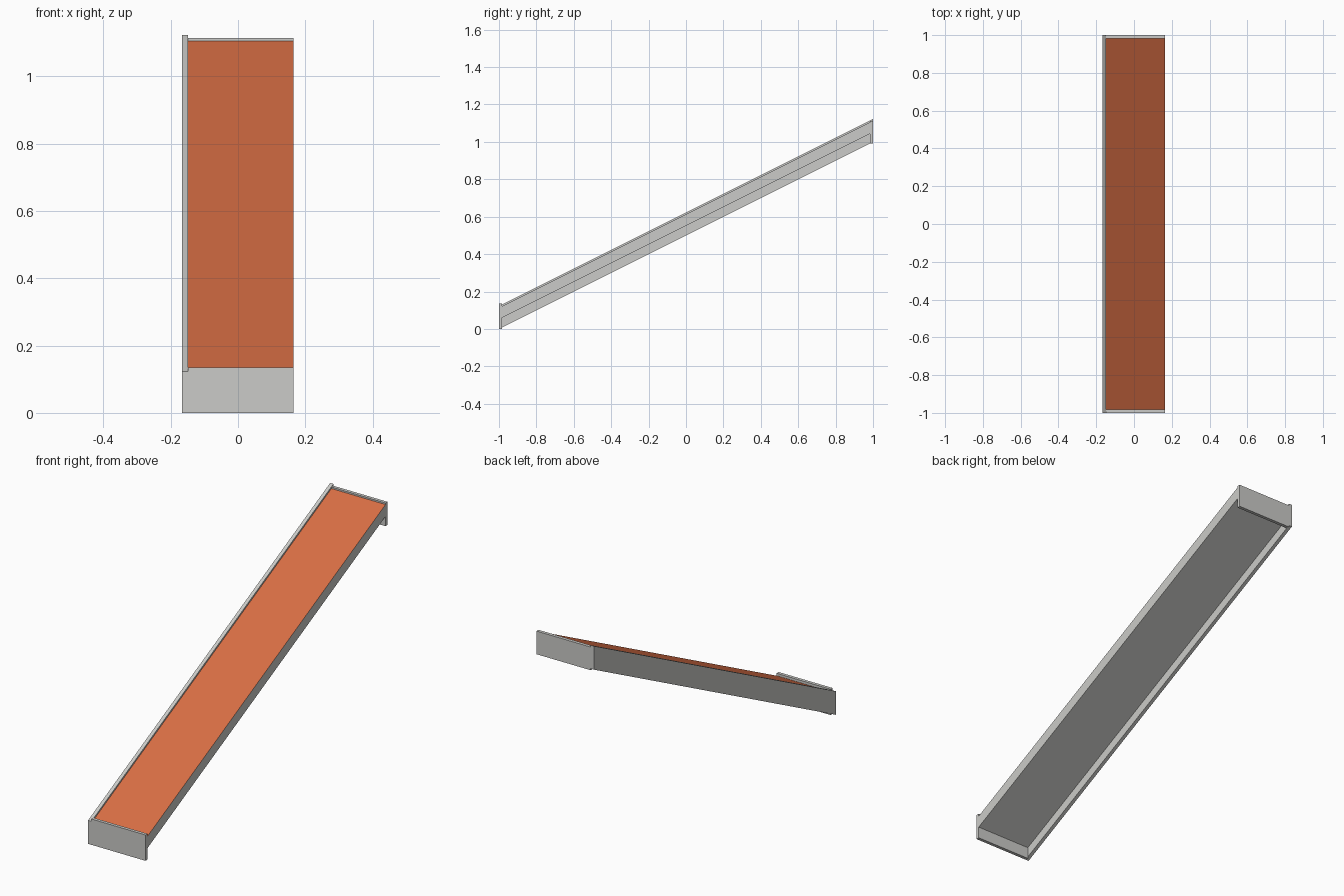
import bpy, bmesh

if "Cube" in bpy.data.objects:
    bpy.data.objects.remove(bpy.data.objects["Cube"])


def material(name, rgb):
    m = bpy.data.materials.new(name)
    m.diffuse_color = (*rgb, 1)
    m.use_nodes = True
    m.node_tree.nodes["Principled BSDF"].inputs["Base Color"].default_value = m.diffuse_color
    return m


grey = material("light grey", (0.60, 0.60, 0.58))
orange = material("burnt orange", (0.69, 0.155, 0.058))
SLOPE = 0.5


def sloped_box(name, x0, x1, y0, y1, bottom, top, slope=0.0):
    """Box whose side profile rises with y; bottom and top are heights at y0."""
    rise = slope * (y1 - y0)
    profile = [(y0, bottom), (y1, bottom + rise), (y1, top + rise), (y0, top)]
    bm = bmesh.new()
    face = bm.faces.new([bm.verts.new((x0, y, z)) for y, z in profile])
    ext = bmesh.ops.extrude_face_region(bm, geom=[face])
    verts = [v for v in ext["geom"] if isinstance(v, bmesh.types.BMVert)]
    bmesh.ops.translate(bm, vec=(x1 - x0, 0, 0), verts=verts)
    bmesh.ops.recalc_face_normals(bm, faces=bm.faces)
    mesh = bpy.data.meshes.new(name)
    bm.to_mesh(mesh)
    bm.free()
    mesh.materials.append(grey)
    obj = bpy.data.objects.new(name, mesh)
    bpy.context.collection.objects.link(obj)
    return obj


LEFT, INNER, RIGHT = -0.167, -0.148, 0.165
END = 0.983

# Full-length side curb on the left
sloped_box("side_curb", LEFT, INNER, -1, 1, 0.0, 0.123, SLOPE)

# Upright plates closing the low and high ends
sloped_box("front_end_plate", INNER, RIGHT, -1, -END, 0.0, 0.135)
sloped_box("back_end_plate", INNER, RIGHT, END, 1, 0.992, 1.113)

# Sloping deck, orange on its walking surface only
deck = sloped_box("ramp_deck", INNER, RIGHT, -END, END, 0.06, 0.122, SLOPE)
deck.data.materials.append(orange)
for poly in deck.data.polygons:
    if poly.normal.z > 0.5:
        poly.material_index = 1
